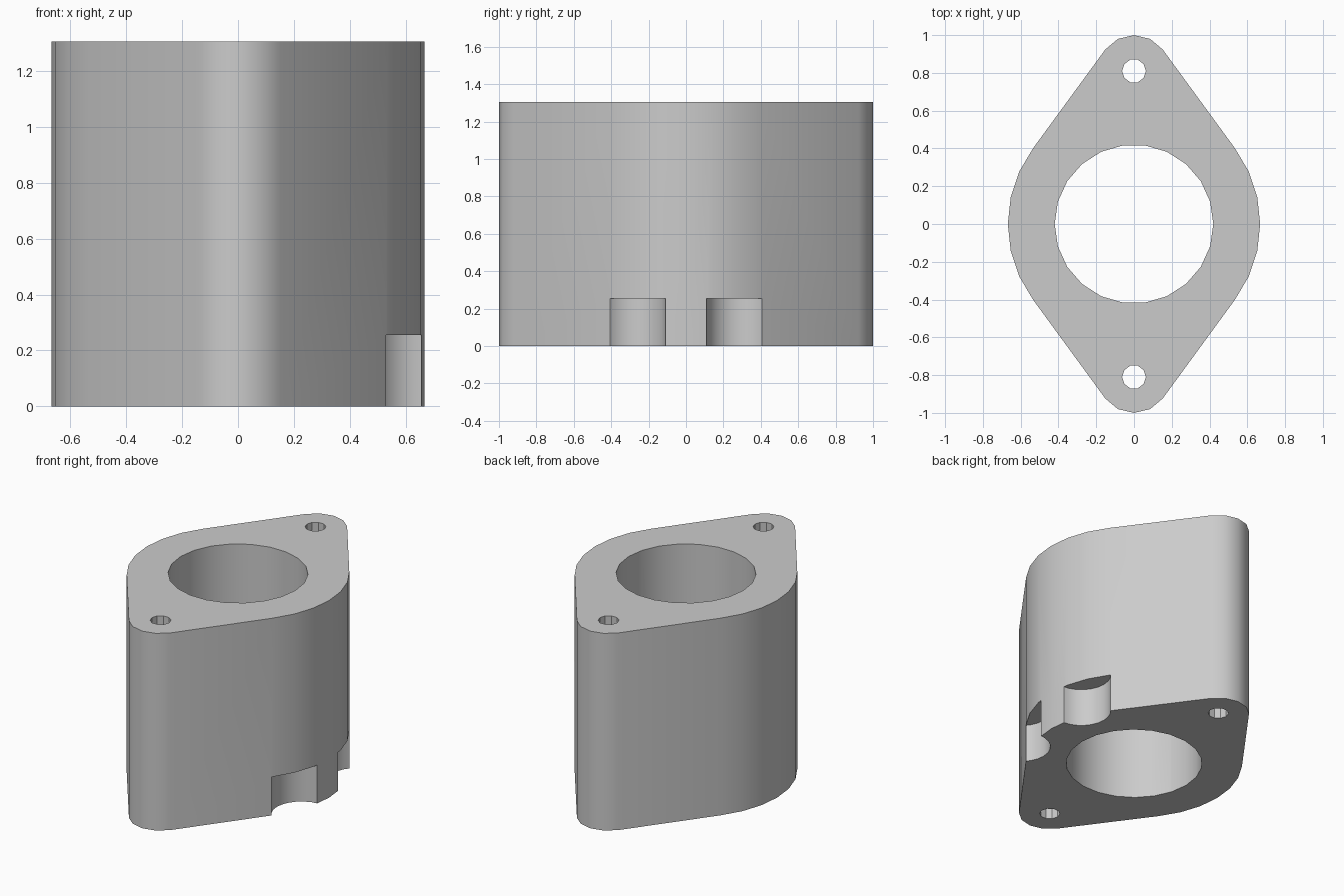
import bpy, bmesh
from math import sin, cos, radians, pi

cube = bpy.data.objects.get("Cube")
if cube:
    bpy.data.objects.remove(cube, do_unlink=True)

HEIGHT = 1.305
LUG_Y = 0.81

grey = bpy.data.materials.new("light_grey")
grey.use_nodes = True
colour = (0.6, 0.6, 0.6, 1)
grey.diffuse_color = colour
grey.node_tree.nodes["Principled BSDF"].inputs["Base Color"].default_value = colour


def arc(cx, cy, r, start, end, steps):
    """Points along an arc, angles in degrees, both ends included."""
    angles = [radians(start + (end - start) * i / steps) for i in range(steps + 1)]
    return [(cx + r * cos(a), cy + r * sin(a)) for a in angles]


def prism(name, outline, z0, z1):
    """Closed vertical extrusion of an outline."""
    bm = bmesh.new()
    face = bm.faces.new([bm.verts.new((x, y, z0)) for x, y in outline])
    result = bmesh.ops.extrude_face_region(bm, geom=[face])
    top = [v for v in result["geom"] if isinstance(v, bmesh.types.BMVert)]
    bmesh.ops.translate(bm, verts=top, vec=(0, 0, z1 - z0))
    bmesh.ops.recalc_face_normals(bm, faces=bm.faces)
    mesh = bpy.data.meshes.new(name)
    bm.to_mesh(mesh)
    bm.free()
    mesh.materials.append(grey)
    obj = bpy.data.objects.new(name, mesh)
    bpy.context.collection.objects.link(obj)
    return obj


def cut(body, name, x, y, r, sides, z0, z1):
    """Drill a round pocket into the body."""
    cutter = prism(name, arc(x, y, r, 0, 360, sides)[:-1], z0, z1)
    cutter.hide_render = True
    mod = body.modifiers.new(name, "BOOLEAN")
    mod.operation = "DIFFERENCE"
    mod.solver = "EXACT"
    mod.object = cutter
    bpy.ops.object.modifier_apply(modifier=mod.name)
    bpy.data.objects.remove(cutter, do_unlink=True)


# Flange-shaped body: wide middle tapering tangentially to two rounded lugs
TANGENT = 36.8
outline = (arc(0, 0, 0.668, -TANGENT, TANGENT, 6)
           + arc(0, LUG_Y, 0.19, TANGENT, 180 - TANGENT, 4)
           + arc(0, 0, 0.668, 180 - TANGENT, 180 + TANGENT, 6)
           + arc(0, -LUG_Y, 0.19, 180 + TANGENT, 360 - TANGENT, 4))
body = prism("spacer_body", outline, 0, HEIGHT)
bpy.context.view_layer.objects.active = body
body.select_set(True)

# Central bore
cut(body, "central_bore", 0, 0, 0.42, 22, -0.1, HEIGHT + 0.1)

# Bolt holes and the round clearance notches at the foot of one side
for side in (-1, 1):
    cut(body, "bolt_hole", 0, side * LUG_Y, 0.063, 10, -0.1, HEIGHT + 0.1)
    cut(body, "foot_notch", 0.668, side * 0.29, 0.182, 24, -0.1, 0.255)

bpy.ops.object.shade_smooth_by_angle(angle=radians(30))
